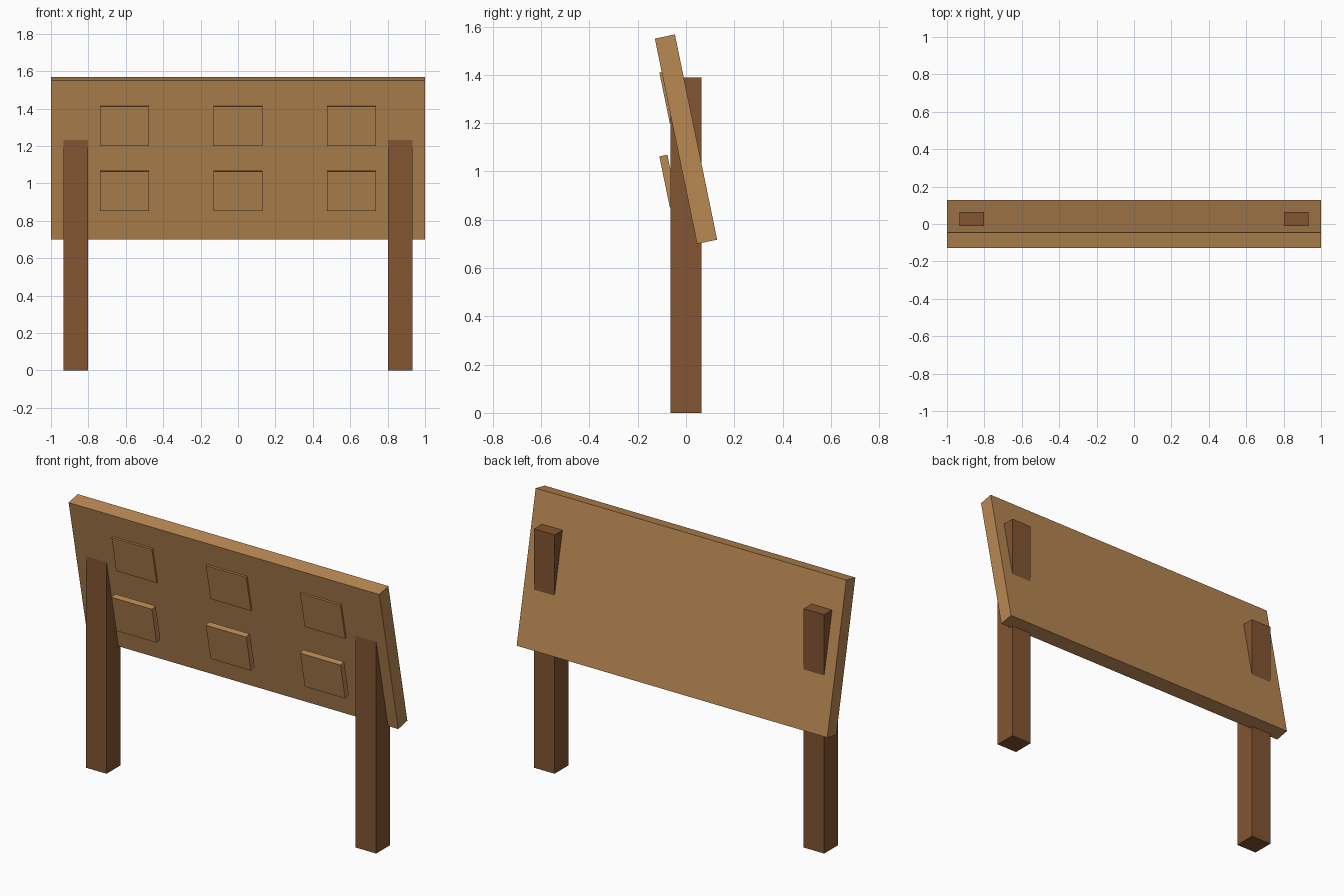
import bpy
import math

if "Cube" in bpy.data.objects:
    bpy.data.objects.remove(bpy.data.objects["Cube"])

TILT = math.atan(0.175 / 0.85)  # lean of the board towards the front


def material(name, color):
    m = bpy.data.materials.new(name)
    m.diffuse_color = (*color, 1.0)
    m.use_nodes = True
    m.node_tree.nodes["Principled BSDF"].inputs["Base Color"].default_value = m.diffuse_color
    return m


light_wood = material("light wood", (0.479, 0.246, 0.084))
dark_wood = material("dark wood", (0.223, 0.089, 0.030))


def box(name, center, size, mat, tilt=0.0):
    bpy.ops.mesh.primitive_cube_add(size=1, location=center)
    ob = bpy.context.object
    ob.name = name
    ob.scale = size
    bpy.ops.object.transform_apply(location=False, rotation=False, scale=True)
    ob.rotation_euler.x = tilt
    ob.data.materials.append(mat)
    return ob


# Leaning sign board
box("board", (0, 0, 1.134), (2.0, 0.085, 0.868), light_wood, TILT)

# Upright posts that pass through the board
for side, x in (("left", -0.868), ("right", 0.868)):
    box(f"{side}_post", (x, 0, 0.695), (0.132, 0.127, 1.39), dark_wood)

# Notes on the front: upper row almost flush, lower row standing off the board
for row, z in (("upper", 1.308), ("lower", 0.96)):
    for col, x in (("left", -0.607), ("middle", 0), ("right", 0.607)):
        box(f"{row}_{col}_note", (x, -0.072, z), (0.26, 0.034, 0.216),
            light_wood, TILT)
